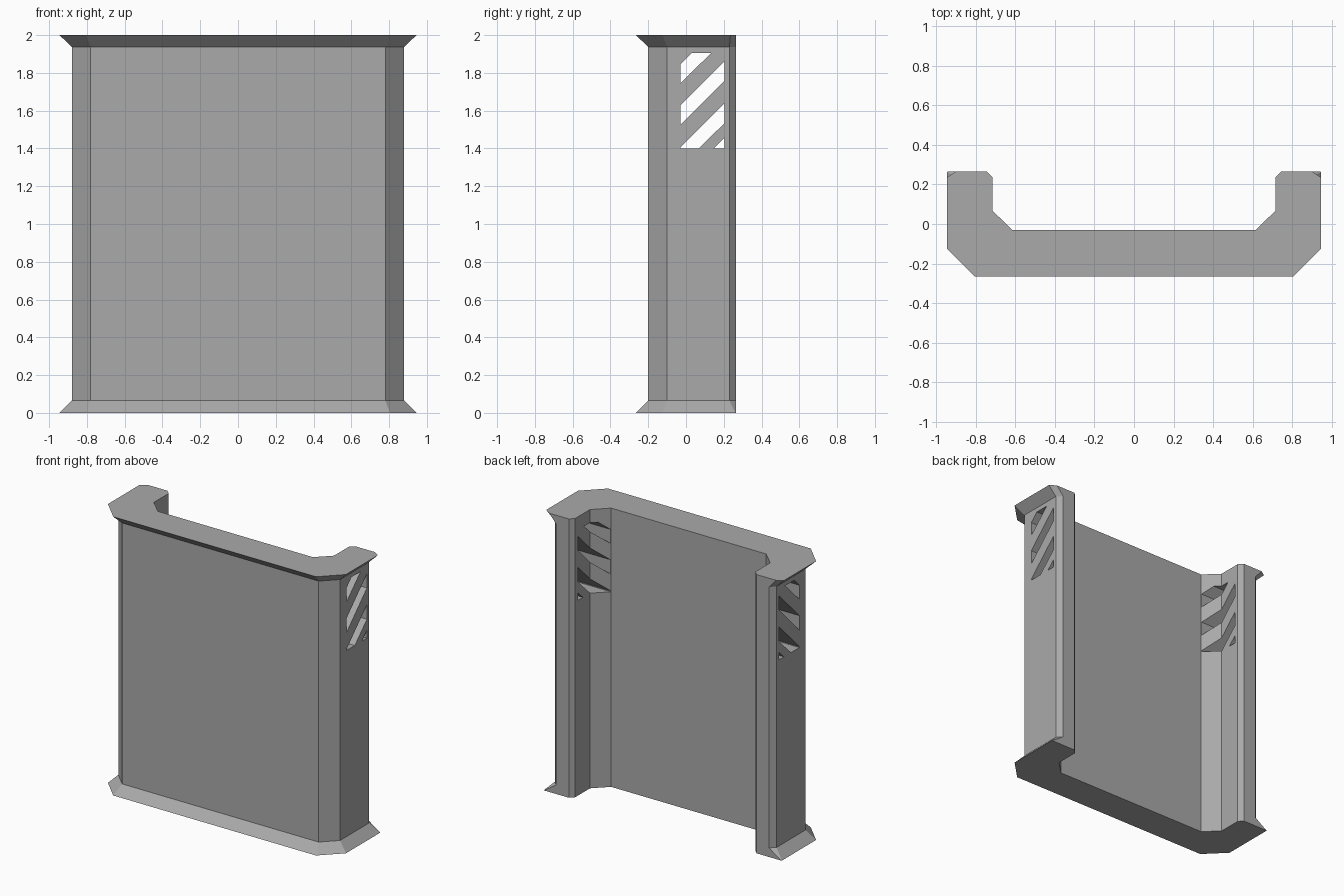
import bpy
import bmesh

if "Cube" in bpy.data.objects:
    bpy.data.objects.remove(bpy.data.objects["Cube"])

grey = bpy.data.materials.new("plain_grey")
grey.diffuse_color = (0.4, 0.4, 0.4, 1)
grey.use_nodes = True
grey.node_tree.nodes["Principled BSDF"].inputs["Base Color"].default_value = grey.diffuse_color


def make_object(name, bm):
    bmesh.ops.recalc_face_normals(bm, faces=bm.faces)
    mesh = bpy.data.meshes.new(name)
    bm.to_mesh(mesh)
    bm.free()
    mesh.materials.append(grey)
    obj = bpy.data.objects.new(name, mesh)
    bpy.context.collection.objects.link(obj)
    return obj


def loft(bm, rings):
    loops = [[bm.verts.new(p) for p in ring] for ring in rings]
    n = len(loops[0])
    for a, b in zip(loops, loops[1:]):
        for i in range(n):
            j = (i + 1) % n
            bm.faces.new((a[i], a[j], b[j], b[i]))
    bm.faces.new(loops[0][::-1])
    bm.faces.new(loops[-1])


# Half outline of the C-shaped wall: outer edge, then inner edge
INNER = [(0.745, 0.265), (0.715, 0.235), (0.715, 0.067), (0.615, -0.03)]
SHAFT = [(0.78, -0.2), (0.88, -0.1), (0.88, 0.23), (0.845, 0.265)]
TOP = [(0.805, -0.265), (0.945, -0.125), (0.945, 0.235), (0.9, 0.265)]
BASE = [(0.805, -0.265), (0.945, -0.125), (0.945, 0.262), (0.942, 0.265)]


def ring(outer, z):
    half = outer + INNER
    return ([(x, y, z) for x, y in half]
            + [(-x, y, z) for x, y in reversed(half)])


# Wall panel with flared base and cap
bm = bmesh.new()
loft(bm, [ring(BASE, 0), ring(SHAFT, 0.065), ring(SHAFT, 1.937), ring(TOP, 2)])
wall = make_object("wall_panel", bm)

# Diagonal vent slots through both side arms, as (y, z) outlines
Y0, Y1 = -0.028, 0.205
SLOTS = [
    [(Y0, 1.747), (0.133, 1.905), (0.03, 1.905), (Y0, 1.847)],
    [(Y0, 1.527), (Y1, 1.76), (Y1, 1.862), (Y0, 1.629)],
    [(Y0, 1.4), (0.067, 1.4), (Y1, 1.535), (Y1, 1.64), (Y0, 1.407)],
    [(0.147, 1.4), (Y1, 1.4), (Y1, 1.457)],
]
bm = bmesh.new()
for slot in SLOTS:
    loft(bm, [[(x, y, z) for y, z in slot] for x in (-1.2, 1.2)])
cutter = make_object("vent_cutter", bm)
cutter.hide_render = True
cutter.hide_viewport = True

cut = wall.modifiers.new("vents", "BOOLEAN")
cut.operation = "DIFFERENCE"
cut.solver = "EXACT"
cut.object = cutter
